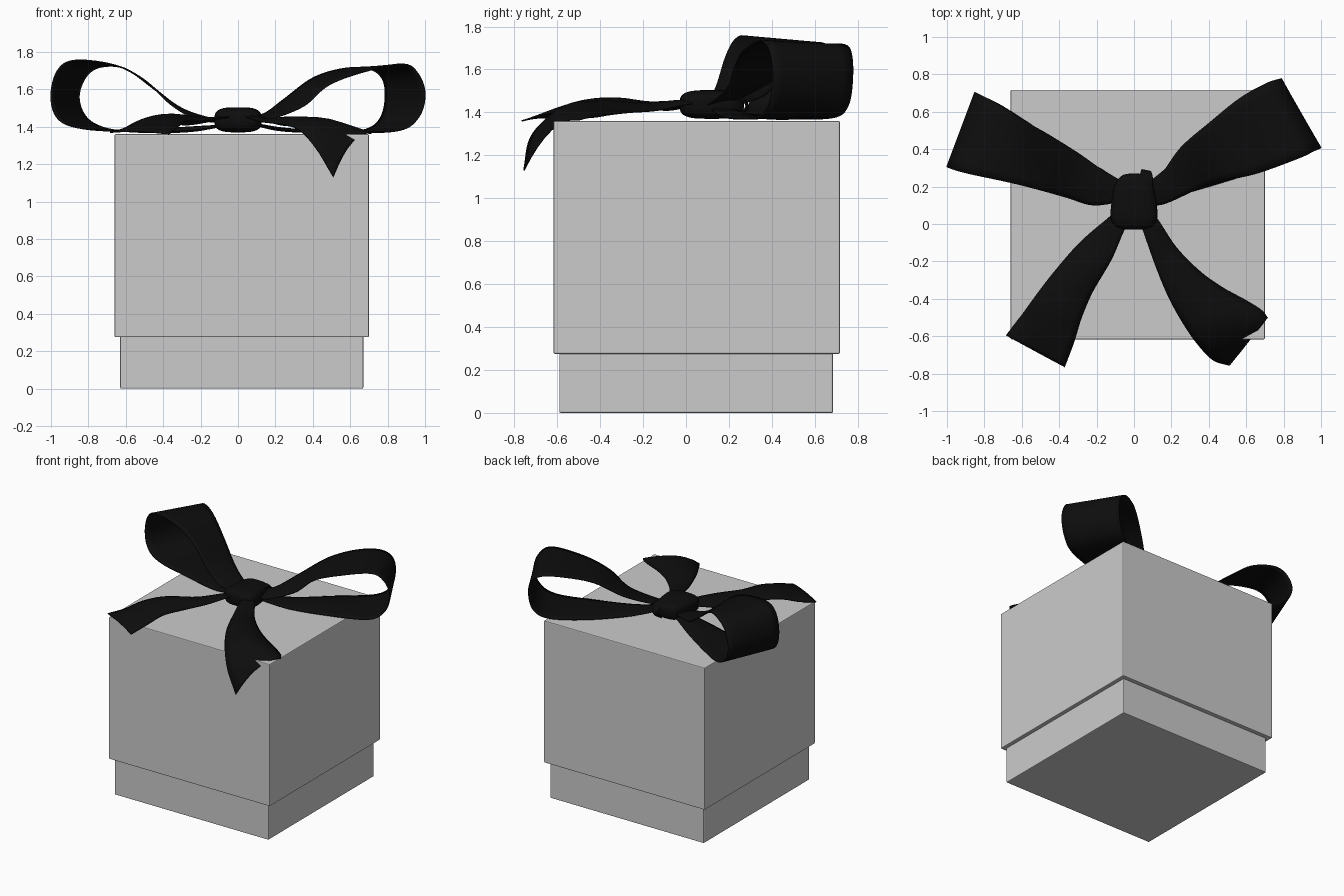
import bpy, bmesh
from mathutils import Vector

black = bpy.data.materials.new("black_satin")
black.diffuse_color = (0.004, 0.004, 0.004, 1)


def finish(name, bm, mat=None):
    me = bpy.data.meshes.new(name)
    bm.to_mesh(me)
    bm.free()
    ob = bpy.data.objects.new(name, me)
    bpy.context.collection.objects.link(ob)
    if mat:
        me.materials.append(mat)
        for p in me.polygons:
            p.use_smooth = True
    return ob


def box(name, lo, hi):
    bm = bmesh.new()
    bmesh.ops.create_cube(bm, size=1)
    for v in bm.verts:
        v.co = Vector([a + (b - a) * (c + 0.5) for a, b, c in zip(lo, hi, v.co)])
    ob = finish(name, bm)
    bev = ob.modifiers.new("soft_edges", "BEVEL")
    bev.width, bev.segments = 0.006, 2


def spline(pts, steps):
    # Catmull-Rom through every point
    p = [pts[0] * 2 - pts[1]] + pts + [pts[-1] * 2 - pts[-2]]
    out = []
    for i in range(1, len(p) - 2):
        a, b, c, d = p[i - 1:i + 3]
        for k in range(steps):
            t = k / steps
            out.append(0.5 * (2 * b + (c - a) * t + (2 * a - 5 * b + 4 * c - d) * t * t
                              + (3 * b - a - 3 * c + d) * t ** 3))
    return out + [pts[-1]]


def ribbon(name, stations, steps=6, across=8):
    # station = (one edge, other edge, lift of the middle)
    left = spline([Vector(s[0]) for s in stations], steps)
    right = spline([Vector(s[1]) for s in stations], steps)
    lift = spline([Vector((0, 0, s[2])) for s in stations], steps)
    bm = bmesh.new()
    rows = []
    for l, r, h in zip(left, right, lift):
        rows.append([bm.verts.new(l.lerp(r, j / across) + h * 4 * (j / across) * (1 - j / across))
                     for j in range(across + 1)])
    for a, b in zip(rows, rows[1:]):
        for j in range(across):
            bm.faces.new((a[j], a[j + 1], b[j + 1], b[j]))
    ob = finish(name, bm, black)
    sol = ob.modifiers.new("thickness", "SOLIDIFY")
    sol.thickness, sol.offset = 0.007, 0


# Box and deep lid
box("box_base", (-0.63, -0.59, 0), (0.67, 0.685, 1.33))
box("box_lid", (-0.66, -0.617, 0.275), (0.70, 0.717, 1.36))

# Bow loops: out along the top, round the end, back along the lid
ribbon("right_loop", [
    ((0.05, 0.20, 1.46), (0.08, 0.10, 1.44), 0),
    ((0.14, 0.26, 1.47), (0.17, 0.11, 1.44), 0.01),
    ((0.25, 0.41, 1.55), (0.35, 0.19, 1.51), 0.01),
    ((0.40, 0.54, 1.66), (0.48, 0.23, 1.62), 0.01),
    ((0.56, 0.67, 1.71), (0.66, 0.27, 1.69), 0),
    ((0.70, 0.75, 1.71), (0.88, 0.35, 1.735), 0),
    ((0.775, 0.775, 1.65), (0.965, 0.39, 1.68), 0),
    ((0.785, 0.775, 1.53), (1.0, 0.405, 1.57), 0),
    ((0.75, 0.755, 1.43), (0.965, 0.39, 1.45), 0),
    ((0.66, 0.70, 1.38), (0.86, 0.345, 1.38), 0),
    ((0.45, 0.55, 1.37), (0.60, 0.26, 1.37), 0.01),
    ((0.22, 0.34, 1.38), (0.30, 0.17, 1.38), 0.01),
    ((0.05, 0.20, 1.42), (0.08, 0.11, 1.42), 0)])
ribbon("left_loop", [
    ((-0.05, 0.22, 1.43), (-0.06, 0.12, 1.42), 0),
    ((-0.17, 0.29, 1.45), (-0.22, 0.10, 1.44), 0.01),
    ((-0.30, 0.38, 1.49), (-0.36, 0.14, 1.52), 0.01),
    ((-0.46, 0.48, 1.61), (-0.50, 0.18, 1.65), 0),
    ((-0.60, 0.56, 1.71), (-0.66, 0.22, 1.73), 0),
    ((-0.73, 0.645, 1.72), (-0.87, 0.265, 1.755), 0),
    ((-0.81, 0.685, 1.67), (-0.965, 0.29, 1.70), 0),
    ((-0.85, 0.705, 1.56), (-1.0, 0.305, 1.56), 0),
    ((-0.81, 0.685, 1.45), (-0.96, 0.295, 1.44), 0),
    ((-0.70, 0.63, 1.39), (-0.83, 0.26, 1.39), 0),
    ((-0.50, 0.50, 1.37), (-0.58, 0.21, 1.375), 0.01),
    ((-0.25, 0.34, 1.375), (-0.28, 0.13, 1.38), 0.02),
    ((-0.05, 0.22, 1.41), (-0.06, 0.12, 1.41), 0)])

# Tails: left one rests on the lid corner, right one droops over the front
ribbon("left_tail", [
    ((-0.06, 0.10, 1.44), (0.0, 0.04, 1.44), 0),
    ((-0.14, 0.03, 1.43), (-0.05, -0.03, 1.45), 0.01),
    ((-0.29, -0.10, 1.41), (-0.12, -0.19, 1.44), 0.02),
    ((-0.43, -0.26, 1.44), (-0.22, -0.36, 1.43), 0.03),
    ((-0.53, -0.39, 1.43), (-0.28, -0.50, 1.43), 0.03),
    ((-0.61, -0.50, 1.39), (-0.32, -0.63, 1.40), 0.03),
    ((-0.685, -0.595, 1.37), (-0.37, -0.765, 1.36), 0.01)])
ribbon("right_tail", [
    ((0.02, 0.04, 1.44), (0.07, 0.10, 1.44), 0),
    ((0.05, -0.04, 1.45), (0.13, 0.02, 1.44), 0.01),
    ((0.11, -0.21, 1.43), (0.23, -0.13, 1.41), 0.02),
    ((0.18, -0.38, 1.42), (0.36, -0.26, 1.40), 0.04),
    ((0.25, -0.51, 1.41), (0.49, -0.35, 1.39), 0.05),
    ((0.33, -0.63, 1.38), (0.60, -0.41, 1.38), 0.06),
    ((0.42, -0.725, 1.28), (0.68, -0.46, 1.375), 0.06),
    ((0.51, -0.755, 1.13), (0.715, -0.50, 1.365), 0.07)])

# Knot: rounded block tapering to the back
bm = bmesh.new()
bmesh.ops.create_uvsphere(bm, u_segments=32, v_segments=20, radius=1)
for v in bm.verts:
    x, y, z = [abs(c) ** 0.6 * (1 if c > 0 else -1) for c in v.co]
    v.co = Vector((x * (0.12 - 0.02 * y), 0.12 + 0.15 * y, 1.437 + 0.067 * z))
finish("knot", bm, black)

# Folded end of the wrap standing out behind the knot
ribbon("knot_fold", [
    ((0.02, 0.18, 1.49), (0.10, 0.17, 1.48), 0),
    ((0.03, 0.25, 1.47), (0.10, 0.24, 1.47), 0.01),
    ((0.04, 0.29, 1.43), (0.09, 0.28, 1.43), 0),
    ((0.03, 0.25, 1.38), (0.09, 0.24, 1.38), 0)])
